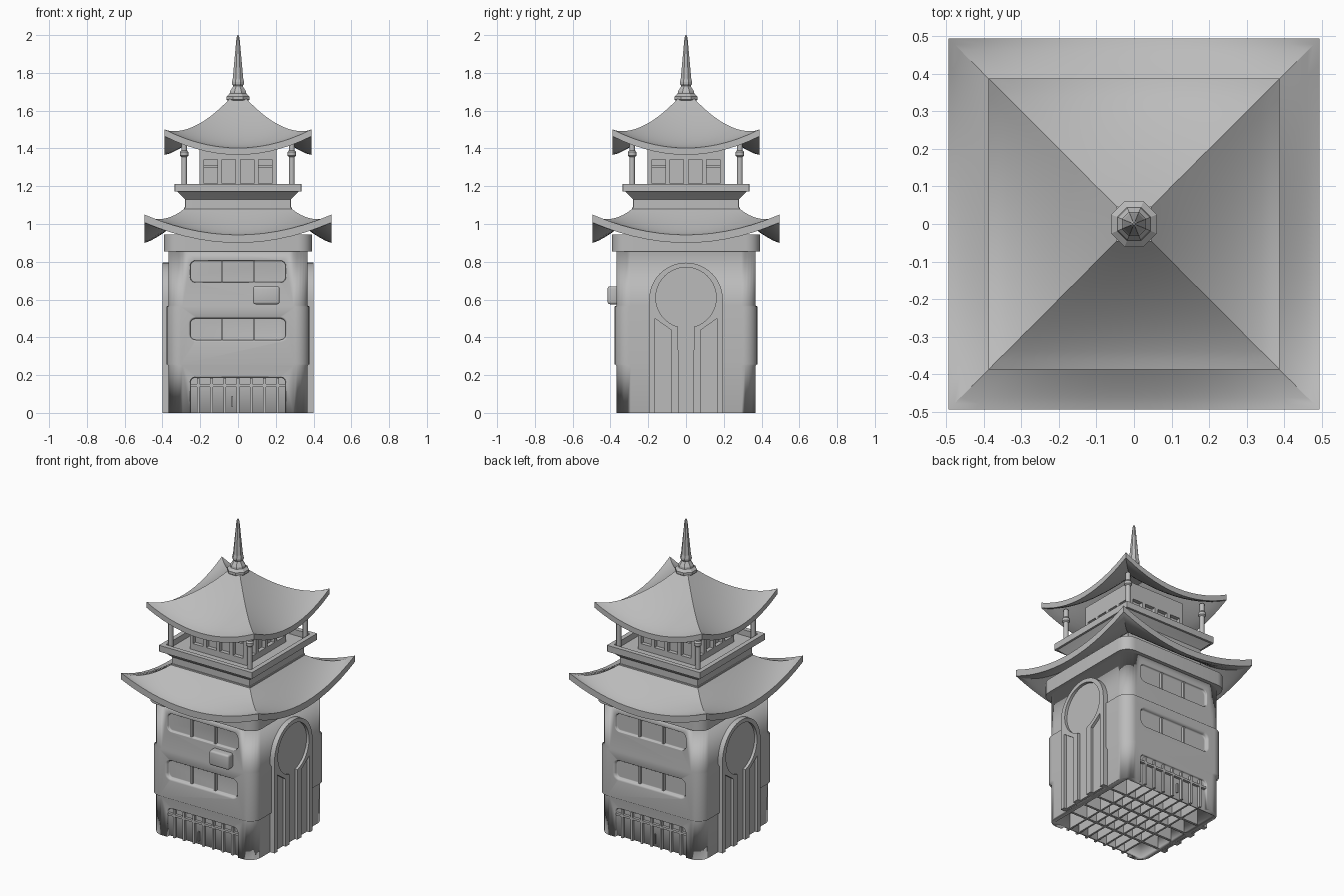
import bpy, bmesh, math
from mathutils import Matrix, Vector

if "Cube" in bpy.data.objects:
    bpy.data.objects.remove(bpy.data.objects["Cube"])

stone = bpy.data.materials.new("plain_grey")
stone.use_nodes = True
GREY = (0.5, 0.5, 0.5, 1)
stone.diffuse_color = GREY
stone.node_tree.nodes["Principled BSDF"].inputs["Base Color"].default_value = GREY


def make(name, bm, angle=None):
    """Turn a bmesh into a named object, smooth below the given angle."""
    bmesh.ops.remove_doubles(bm, verts=bm.verts, dist=1e-5)
    bmesh.ops.recalc_face_normals(bm, faces=bm.faces)
    mesh = bpy.data.meshes.new(name)
    bm.to_mesh(mesh)
    bm.free()
    ob = bpy.data.objects.new(name, mesh)
    bpy.context.collection.objects.link(ob)
    mesh.materials.append(stone)
    if angle:
        select(ob)
        bpy.ops.object.shade_smooth_by_angle(angle=math.radians(angle))
    return ob


def select(ob):
    bpy.ops.object.select_all(action='DESELECT')
    ob.select_set(True)
    bpy.context.view_layer.objects.active = ob


def box(bm, x0, x1, y0, y1, z0, z1):
    m = Matrix.Translation(((x0 + x1) / 2, (y0 + y1) / 2, (z0 + z1) / 2))
    m = m @ Matrix.Diagonal((x1 - x0, y1 - y0, z1 - z0, 1))
    bmesh.ops.create_cube(bm, size=1, matrix=m)


def rounded(w, h, r, steps=6):
    """Outline of a rounded rectangle with half sizes w and h."""
    pts = []
    for k, (sx, sy) in enumerate([(1, 1), (-1, 1), (-1, -1), (1, -1)]):
        for i in range(steps + 1):
            a = math.pi / 2 * (k + i / steps)
            pts.append((sx * (w - r) + r * math.cos(a), sy * (h - r) + r * math.sin(a)))
    return pts


def loft(bm, rings):
    """Skin closed rings of 3D points and cap both ends."""
    rows = [[bm.verts.new(p) for p in ring] for ring in rings]
    for a, b in zip(rows, rows[1:]):
        for i in range(len(a)):
            j = (i + 1) % len(a)
            bm.faces.new((a[i], a[j], b[j], b[i]))
    bm.faces.new(rows[0][::-1])
    bm.faces.new(rows[-1])


def square_loft(name, sections, radius, angle):
    bm = bmesh.new()
    loft(bm, [[(x, y, z) for x, y in rounded(w, w, radius)] for z, w in sections])
    return make(name, bm, angle)


def lathe(bm, profile, sides, x=0, y=0, turn=0):
    angles = [math.tau * i / sides + turn for i in range(sides)]
    loft(bm, [[(x + r * math.cos(a), y + r * math.sin(a), z) for a in angles] for r, z in profile])


def cut(target, bm):
    """Subtract a shape for good and remove the cutter."""
    cutter = make("cutter", bm)
    cutter.hide_render = True
    mod = target.modifiers.new("cut", 'BOOLEAN')
    mod.operation, mod.solver, mod.object = 'DIFFERENCE', 'EXACT', cutter
    select(target)
    bpy.ops.object.modifier_apply(modifier=mod.name)
    bpy.data.objects.remove(cutter)


# Main body with a slightly wider middle storey
body = square_loft("body", [(0, .368), (.25, .368), (.258, .378), (.562, .378),
                            (.57, .368), (.88, .368)], .075, None)
bm = bmesh.new()
box(bm, -.33, .33, -.33, .33, -.1, .1)
cut(body, bm)

# Window and shopfront recesses, front and back
for side in (-1, 1):
    for zc, half in ((.748, .068), (.443, .068), (.05, .15)):
        bm = bmesh.new()
        rings = []
        for depth, grow in ((.343, -.012), (.36, -.012), (.38, 0), (.42, 0)):
            rings.append([(x, side * depth, zc + z) for x, z in
                          rounded(.264 + grow, half + grow, .04 + grow)])
        loft(bm, rings)
        cut(body, bm)
select(body)
bpy.ops.object.shade_smooth_by_angle(angle=math.radians(25))
body.modifiers.new("even_shading", 'WEIGHTED_NORMAL')

# Mullions and transoms inside the recesses
mullions = [-.21 + .07 * i for i in range(7)]
bm = bmesh.new()
for side in (-1, 1):
    y0, y1 = sorted((side * .34, side * .36))
    for zc in (.748, .443):
        for x in (-.085, .085):
            box(bm, x - .006, x + .006, y0, y1, zc - .056, zc + .056)
    box(bm, -.252, .252, y0, y1, .138, .152)
    for x in mullions:
        box(bm, x - .007, x + .007, y0, y1, 0, .185)
    h0, h1 = sorted((side * .355, side * .368))
    box(bm, -.034, -.026, h0, h1, .03, .09)
make("window_bars", bm)

# Lattice of floor beams under the body
bm = bmesh.new()
for x in mullions:
    box(bm, x - .006, x + .006, -.345, .345, 0, .11)
for y in (-.18, -.06, .06, .18):
    box(bm, -.345, .345, y - .008, y + .008, 0, .11)
make("floor_beams", bm)


def arc(r, zc, a0, a1, n):
    return [(r * math.cos(math.radians(a0 + (a1 - a0) * i / n)),
             zc + r * math.sin(math.radians(a0 + (a1 - a0) * i / n))) for i in range(n + 1)]


def slab(bm, outline, x0, x1):
    loft(bm, [[(x, y, z) for y, z in outline] for x in (x0, x1)])


# Keyhole arch on each side: back panel, outer frame and stepped ribs
back = [(.19, 0)] + arc(.19, .6, 0, 180, 24) + [(-.19, 0)]
frame = ([(.195, 0)] + arc(.195, .6, 0, 180, 24) + [(-.195, 0), (-.165, 0), (-.165, .5)]
         + arc(.16, .61, 205, -25, 32) + [(.165, .5), (.165, 0)])
rib = [(-.04, 0)] + arc(.16, .61, 255, 205, 8) + [(-.165, .5), (-.08, .44), (-.08, 0)]
bm = bmesh.new()
for side in (-1, 1):
    slab(bm, back, side * .34, side * .382)
    slab(bm, frame, side * .34, side * .4)
    slab(bm, rib, side * .34, side * .4)
    slab(bm, [(-y, z) for y, z in rib], side * .34, side * .4)
make("side_arches", bm, 25)

# Air unit on the front wall
bm = bmesh.new()
box(bm, .08, .22, -.415, -.35, .575, .67)
bmesh.ops.bevel(bm, geom=bm.edges[:], offset=.012, segments=3, affect='EDGES', profile=.5)
make("air_unit", bm, 40)

square_loft("collar", [(.855, .392), (.945, .392)], .075, 35)


def roof(name, inner, outer, low, rise, power, lift, thick, n=14):
    """Four-sided sweeping roof shell with raised corners."""
    bm = bmesh.new()
    for q in range(4):
        spin = Matrix.Rotation(q * math.pi / 2, 3, 'Z')
        layers = []
        for drop in (0, thick):
            grid = []
            for i in range(n + 1):
                t = i / n
                w = inner + (outer - inner) * t
                base = low + rise * (1 - t) ** power - drop
                grid.append([bm.verts.new(spin @ Vector((w * u, -w, base + lift * t * t * u * u)))
                             for u in [2 * j / n - 1 for j in range(n + 1)]])
            layers.append(grid)
            for a, b in zip(grid, grid[1:]):
                for j in range(n):
                    bm.faces.new((a[j], a[j + 1], b[j + 1], b[j]))
        top, under = layers
        for row in (0, n):
            for j in range(n):
                bm.faces.new((top[row][j], top[row][j + 1], under[row][j + 1], under[row][j]))
    return make(name, bm, 25)


roof("lower_roof", .27, .495, .942, .15, 1.3, .108, .042)
roof("upper_roof", .045, .388, 1.402, .26, 1.4, .098, .036)

# Neck flaring out into a balcony tray with a raised rim
square_loft("balcony", [(1.0, .28), (1.13, .28), (1.172, .322), (1.172, .335), (1.213, .335),
                        (1.213, .305), (1.175, .305)], .004, 25)
square_loft("neck_trim", [(1.075, .285), (1.088, .285)], .004, 25)

# Lantern room with four window recesses on each side
room = square_loft("lantern_room", [(1.165, .205), (1.45, .205)], .006, None)
bm = bmesh.new()
for i in range(4):
    c = -.144 + .096 * i
    for s in (-1, 1):
        a, b = sorted((s * .18, s * .25))
        box(bm, c - .036, c + .036, a, b, 1.215, 1.342)
        box(bm, a, b, c - .036, c + .036, 1.215, 1.342)
cut(room, bm)
bm = bmesh.new()
for s in (-1, 1):
    for c in (-.144, .144):
        a, b = sorted((s * .175, s * .192))
        box(bm, c - .037, c + .037, a, b, 1.3, 1.31)
        box(bm, a, b, c - .037, c + .037, 1.3, 1.31)
make("lantern_window_bars", bm)

# Corner posts with small capitals
bm = bmesh.new()
for x in (-.285, .285):
    for y in (-.285, .285):
        lathe(bm, [(.015, 1.17), (.015, 1.355), (.023, 1.362), (.023, 1.38), (.015, 1.39),
                   (.015, 1.44)], 12, x, y)
make("corner_posts", bm, 35)

# Octagonal finial and spire
bm = bmesh.new()
lathe(bm, [(.05, 1.62), (.052, 1.648), (.066, 1.658), (.066, 1.675), (.048, 1.69), (.046, 1.702),
           (.027, 1.73), (.035, 1.742), (.035, 1.752), (.03, 1.77), (.009, 1.985), (.003, 2)],
      8, 0, 0, math.pi / 8)
make("finial", bm)
